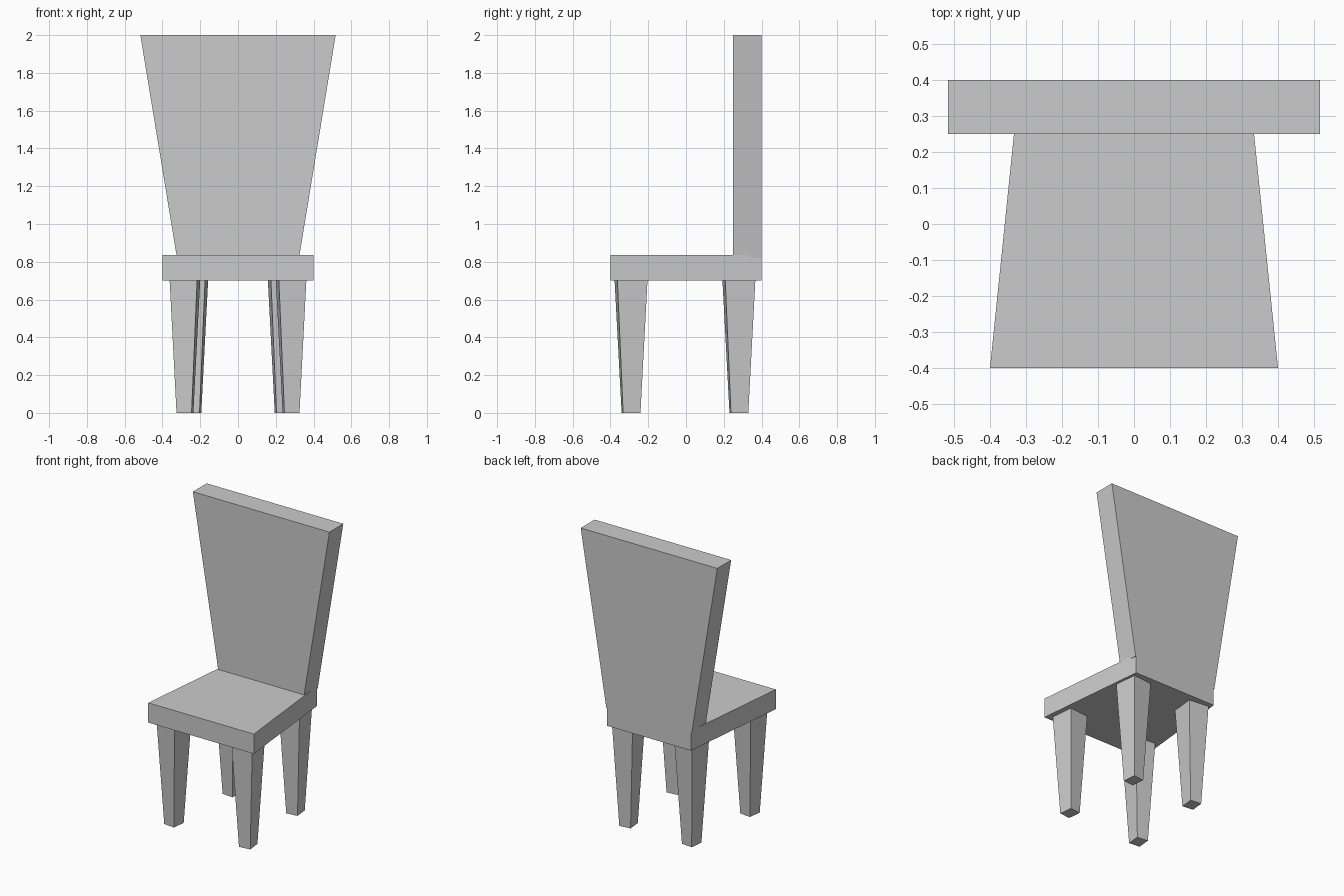
import bpy, bmesh, math
from mathutils import Matrix, Vector

if "Cube" in bpy.data.objects:
    bpy.data.objects.remove(bpy.data.objects["Cube"])


def loft(name, lower, upper):
    """Closed solid between two matching four-point loops."""
    bm = bmesh.new()
    a = [bm.verts.new(p) for p in lower]
    b = [bm.verts.new(p) for p in upper]
    bm.faces.new(a[::-1])
    bm.faces.new(b)
    for i in range(4):
        j = (i + 1) % 4
        bm.faces.new((a[i], a[j], b[j], b[i]))
    bmesh.ops.recalc_face_normals(bm, faces=bm.faces)
    mesh = bpy.data.meshes.new(name)
    bm.to_mesh(mesh)
    bm.free()
    obj = bpy.data.objects.new(name, mesh)
    bpy.context.collection.objects.link(obj)
    return obj


def trapezoid(front_half, rear_half, y0, y1, z):
    return [(-front_half, y0, z), (front_half, y0, z),
            (rear_half, y1, z), (-rear_half, y1, z)]


def leg_loop(cx, cy, w, d, z, angle):
    rot = Matrix.Rotation(angle, 3, 'Z')
    return [rot @ Vector((sx * w / 2, sy * d / 2, 0)) + Vector((cx, cy, z))
            for sx, sy in ((-1, -1), (1, -1), (1, 1), (-1, 1))]


# Seat: narrows toward the rear
SEAT_Z, SEAT_TOP = 0.70, 0.835
loft("seat", trapezoid(0.40, 0.318, -0.40, 0.40, SEAT_Z),
     trapezoid(0.40, 0.318, -0.40, 0.40, SEAT_TOP))

# Backrest: flares outward toward the top, sunk slightly into the seat
loft("backrest", trapezoid(0.323, 0.323, 0.25, 0.40, 0.82),
     trapezoid(0.517, 0.517, 0.25, 0.40, 2.0))

# Tapered legs, turned to follow the sides of the seat
TURN = math.atan(0.103)
for row, cx, cy in (("front", 0.281, -0.291), ("rear", 0.239, 0.28)):
    for side, s in (("left", -1), ("right", 1)):
        loft(f"{row}_{side}_leg",
             leg_loop(s * cx, cy, 0.08, 0.092, 0.0, s * TURN),
             leg_loop(s * cx, cy, 0.146, 0.16, SEAT_Z, s * TURN))
